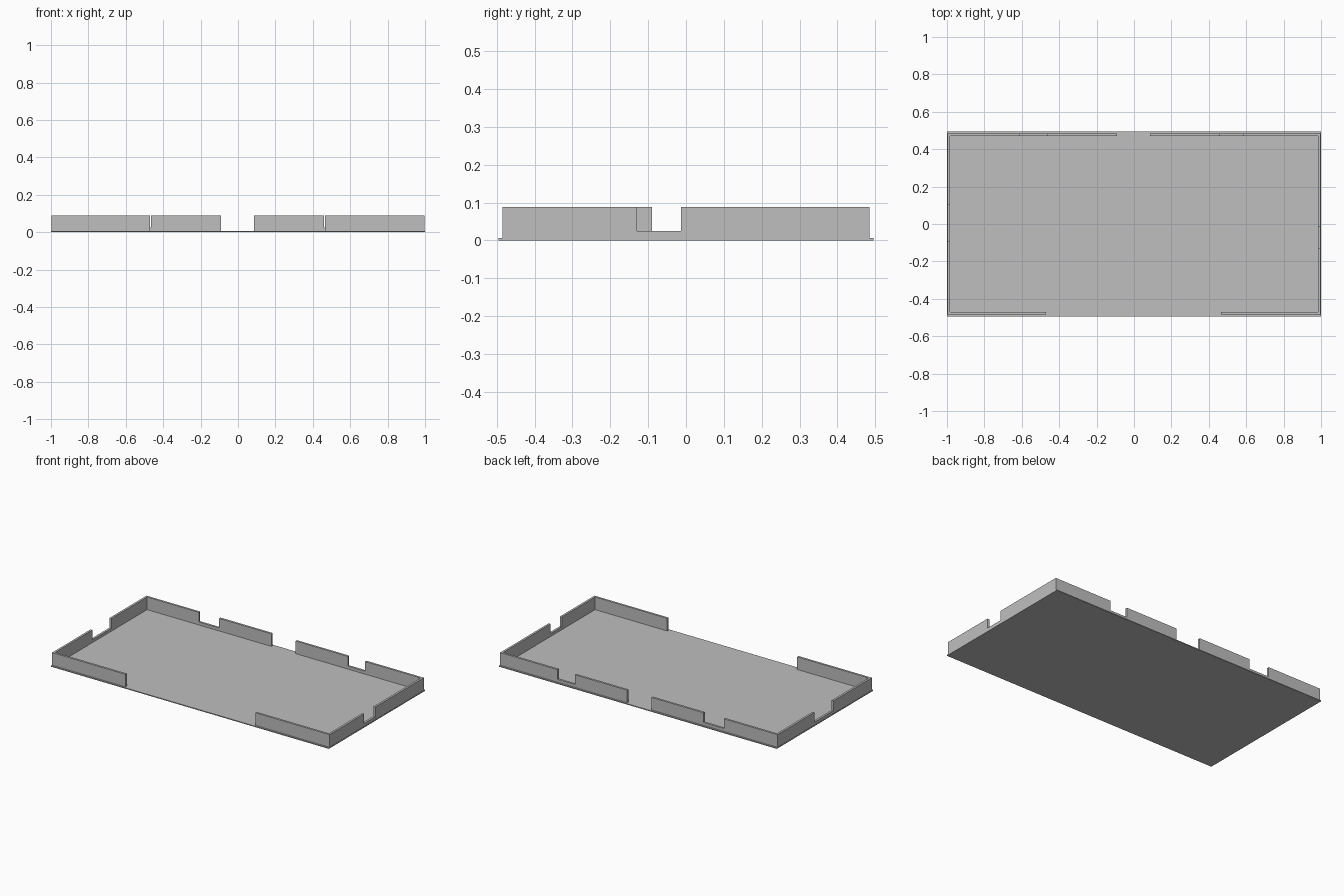
import bpy
import bmesh
from mathutils import Vector

cube = bpy.data.objects.get("Cube")
if cube:
    bpy.data.objects.remove(cube, do_unlink=True)

grey = bpy.data.materials.new("light_grey")
grey.use_nodes = True
colour = (0.52, 0.52, 0.52, 1)
grey.diffuse_color = colour
grey.node_tree.nodes["Principled BSDF"].inputs["Base Color"].default_value = colour

FLOOR, SILL, TOP, THICK = 0.006, 0.025, 0.088, 0.014
END_X, END_Y = 0.998, 0.485


def extrude_outline(name, points, offset):
    """Turn a closed outline into a flat-sided solid."""
    bm = bmesh.new()
    face = bm.faces.new([bm.verts.new(p) for p in points])
    out = bmesh.ops.extrude_face_region(bm, geom=[face])
    verts = [v for v in out["geom"] if isinstance(v, bmesh.types.BMVert)]
    bmesh.ops.translate(bm, verts=verts, vec=Vector(offset))
    bmesh.ops.recalc_face_normals(bm, faces=bm.faces)
    mesh = bpy.data.meshes.new(name)
    bm.to_mesh(mesh)
    bm.free()
    mesh.materials.append(grey)
    obj = bpy.data.objects.new(name, mesh)
    bpy.context.collection.objects.link(obj)


def wall(name, axis, side, start, end, notch=None):
    """Upright wall along x or y, with an optional window notch."""
    outline = [(start, FLOOR), (end, FLOOR), (end, TOP)]
    if notch:
        low, high = notch
        outline += [(high, TOP), (high, SILL), (low, SILL), (low, TOP)]
    outline.append((start, TOP))
    if axis == "x":
        points = [(u, side * END_Y, z) for u, z in outline]
        offset = (0, -side * THICK, 0)
    else:
        points = [(side * END_X, u, z) for u, z in outline]
        offset = (-side * THICK, 0, 0)
    extrude_outline(name, points, offset)


# Floor slab
extrude_outline("floor_slab", [(-1, -0.495, 0), (1, -0.495, 0),
                               (1, 0.495, 0), (-1, 0.495, 0)], (0, 0, FLOOR))

# End walls with one window each
wall("left_wall", "y", 1, -END_Y, END_Y, (-0.13, -0.013))
wall("right_wall", "y", -1, -END_Y, END_Y, (-0.09, 0.105))

# Back and front walls fit between the end walls
inner = END_X - THICK
wall("back_wall_right", "x", 1, -inner, -0.09, (-0.612, -0.465))
wall("back_wall_left", "x", 1, 0.085, inner, (0.46, 0.585))
wall("front_wall_right", "x", -1, -inner, -0.47)
wall("front_wall_left", "x", -1, 0.465, inner)
